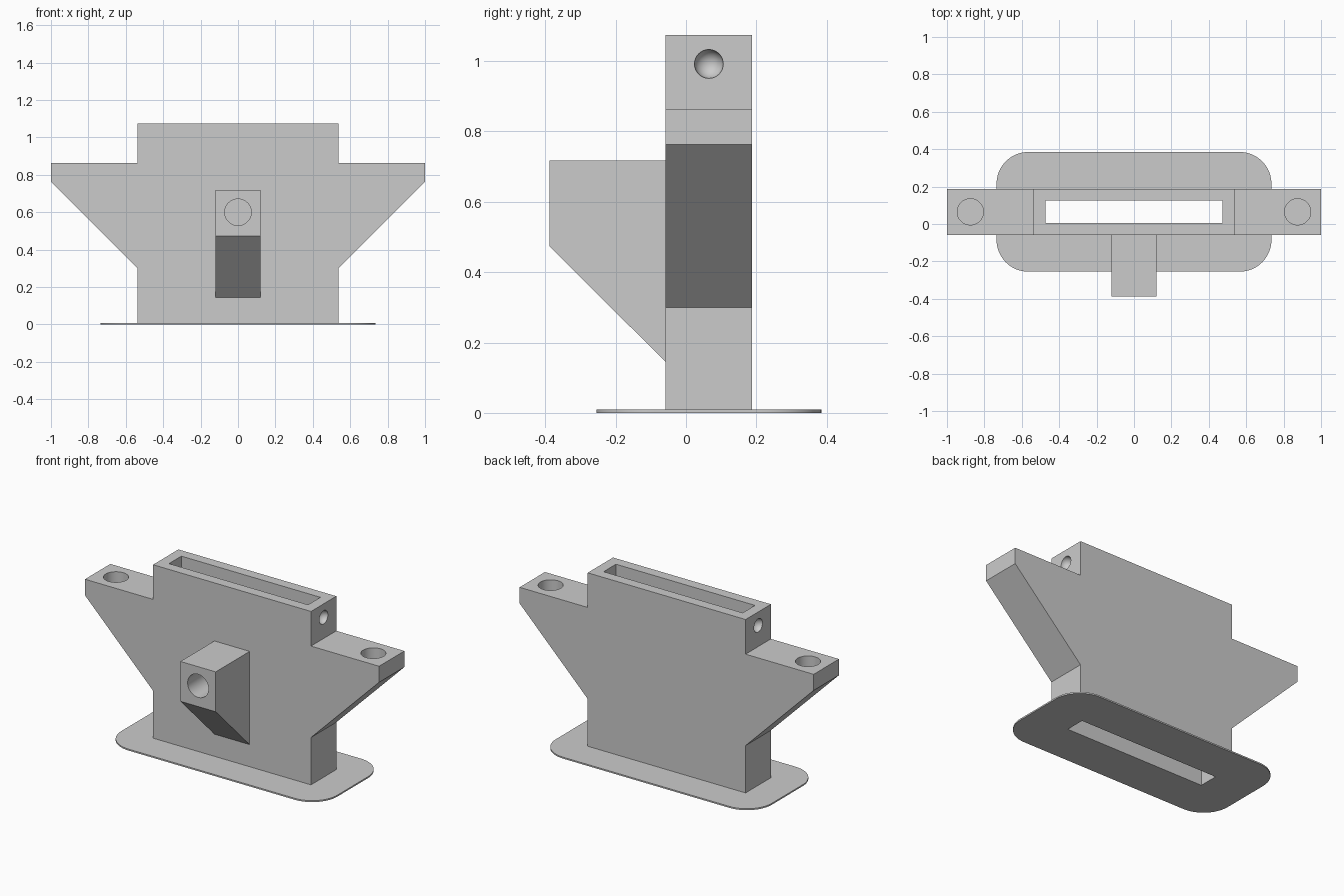
import bpy, bmesh, math
from mathutils import Matrix, Vector

cube = bpy.data.objects.get("Cube")
if cube:
    bpy.data.objects.remove(cube, do_unlink=True)

grey = bpy.data.materials.new("light_grey")
grey.use_nodes = True
colour = (0.6, 0.6, 0.6, 1)
grey.diffuse_color = colour
grey.node_tree.nodes["Principled BSDF"].inputs["Base Color"].default_value = colour

MID_Y = 0.065      # centre line of body, slot and plate
PLATE = 0.009      # plate thickness
END_X = 0.537      # half width of the body


def make(name, bm):
    bmesh.ops.recalc_face_normals(bm, faces=bm.faces)
    mesh = bpy.data.meshes.new(name)
    bm.to_mesh(mesh)
    bm.free()
    mesh.materials.append(grey)
    ob = bpy.data.objects.new(name, mesh)
    bpy.context.collection.objects.link(ob)
    return ob


def extrude(name, points, depth):
    """Solid from a closed 3D outline pushed along a vector."""
    bm = bmesh.new()
    face = bm.faces.new([bm.verts.new(p) for p in points])
    geom = bmesh.ops.extrude_face_region(bm, geom=[face])["geom"]
    verts = [g for g in geom if isinstance(g, bmesh.types.BMVert)]
    bmesh.ops.translate(bm, verts=verts, vec=Vector(depth))
    return make(name, bm)


def drill(name, place, radius, depth, turn=0):
    """Cylinder cutter whose middle sits on the surface."""
    bm = bmesh.new()
    bmesh.ops.create_cone(bm, cap_ends=True, segments=48, radius1=radius,
                          radius2=radius, depth=2 * depth,
                          matrix=Matrix.Translation(place) @ Matrix.Rotation(turn, 4, "X"))
    return make(name, bm)


def cut(ob, cutters):
    bpy.ops.object.select_all(action="DESELECT")
    bpy.context.view_layer.objects.active = ob
    ob.select_set(True)
    for cutter in cutters:
        cutter.hide_render = True
        mod = ob.modifiers.new("cut", "BOOLEAN")
        mod.operation = "DIFFERENCE"
        mod.solver = "EXACT"
        mod.object = cutter
        bpy.ops.object.modifier_apply(modifier=mod.name)
    bpy.ops.object.shade_smooth_by_angle(angle=math.radians(30))


# Body with a pair of ears, as one mirrored outline
half = [(END_X, PLATE), (END_X, 0.3), (1, 0.763), (1, 0.862), (END_X, 0.862), (END_X, 1.075)]
outline = half + [(-x, z) for x, z in reversed(half)]
body = extrude("body", [(x, -0.058, z) for x, z in outline], (0, 0.246, 0))

# Thin foot plate with rounded corners
corner = 0.17
plate_outline = []
for i, (sx, sy) in enumerate([(1, 1), (-1, 1), (-1, -1), (1, -1)]):
    for step in range(13):
        a = math.pi / 2 * (i + step / 12)
        plate_outline.append((sx * (0.735 - corner) + corner * math.cos(a),
                              MID_Y + sy * (0.32 - corner) + corner * math.sin(a), 0))
foot_plate = extrude("foot_plate", plate_outline, (0, 0, PLATE))

# Front boss with a sloping underside
side = [(-0.05, 0.145), (-0.058, 0.145), (-0.388, 0.473), (-0.388, 0.718), (-0.05, 0.718)]
front_boss = extrude("front_boss", [(-0.12, y, z) for y, z in side], (0.24, 0, 0))

# Cutters: through slot, ear holes, round end dimples, boss hole
slot = extrude("slot_cutter", [(x, MID_Y + y, -0.1) for x, y in
               ((-0.473, -0.06), (0.473, -0.06), (0.473, 0.06), (-0.473, 0.06))], (0, 0, 1.4))
holes = []
for s in (-1, 1):
    holes.append(drill("ear_cutter", (s * 0.875, MID_Y, 0.862), 0.07, 0.1))
    bm = bmesh.new()
    bmesh.ops.create_uvsphere(bm, u_segments=32, v_segments=16, radius=0.041,
                              matrix=Matrix.Translation((s * END_X, MID_Y, 0.992)))
    holes.append(make("dimple_cutter", bm))
boss_hole = drill("boss_cutter", (0, -0.388, 0.6), 0.071, 0.2, math.pi / 2)

cut(body, [slot] + holes)
cut(foot_plate, [slot])
cut(front_boss, [boss_hole])
for cutter in [slot, boss_hole] + holes:
    bpy.data.objects.remove(cutter, do_unlink=True)
